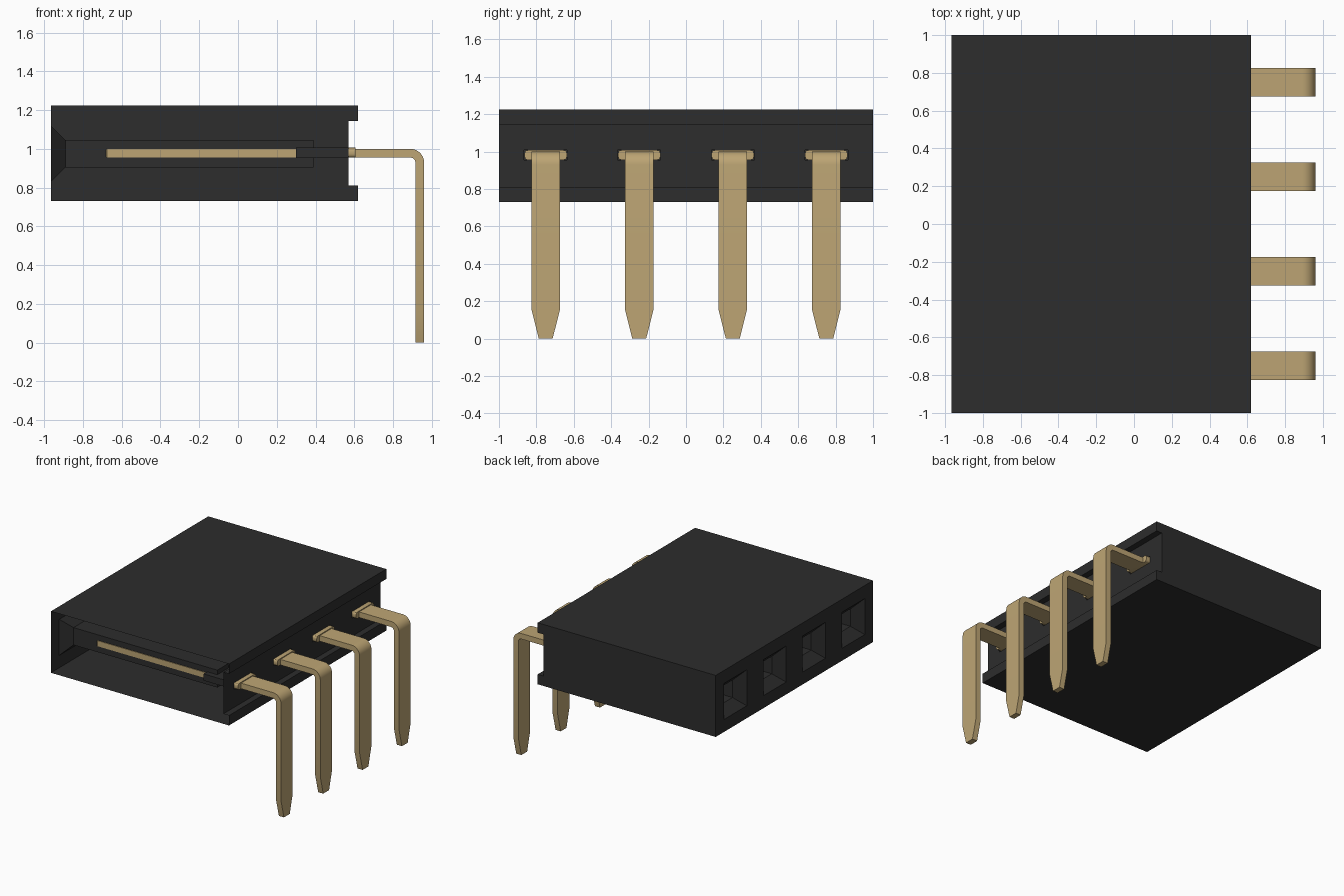
import bpy
import bmesh
from math import sin, cos, pi

cube = bpy.data.objects.get("Cube")
if cube:
    bpy.data.objects.remove(cube, do_unlink=True)


def make_material(name, colour, roughness):
    mat = bpy.data.materials.new(name)
    mat.use_nodes = True
    mat.diffuse_color = (*colour, 1)
    shader = mat.node_tree.nodes["Principled BSDF"]
    shader.inputs["Base Color"].default_value = (*colour, 1)
    shader.inputs["Roughness"].default_value = roughness
    return mat


def loft(bm, rings, cap_start=True, cap_end=True, flip=False):
    """Skin a list of equal-length point rings."""
    rows = [[bm.verts.new(p) for p in (reversed(r) if flip else r)] for r in rings]
    for a, b in zip(rows, rows[1:]):
        n = len(a)
        for i in range(n):
            j = (i + 1) % n
            bm.faces.new((a[i], a[j], b[j], b[i]))
    if cap_start:
        bm.faces.new(rows[0][::-1])
    if cap_end:
        bm.faces.new(rows[-1])


def rect(x, yc, zc, hy, hz):
    return [(x, yc - hy, zc - hz), (x, yc + hy, zc - hz),
            (x, yc + hy, zc + hz), (x, yc - hy, zc + hz)]


def add_object(name, mesh, mat=None, location=(0, 0, 0)):
    if mat:
        mesh.materials.append(mat)
    obj = bpy.data.objects.new(name, mesh)
    obj.location = location
    bpy.context.collection.objects.link(obj)
    return obj


black = make_material("black_plastic", (0.026, 0.026, 0.026), 0.6)
brass = make_material("brass", (0.509, 0.376, 0.175), 0.4)

PINS = [-0.75, -0.25, 0.25, 0.75]
LEFT, WALL, LIP = -0.965, 0.57, 0.62
BOTTOM, TOP, MID = 0.73, 1.225, 0.975
MOUTH, TUNNEL = 0.145, 0.07
SLOT_Y, SLOT_Z, SLOT_MID = 0.115, 0.027, 0.981

# Housing shell: a lipped profile swept along y, with openings left for the pins
profile = [(LEFT, BOTTOM), (LIP, BOTTOM), (LIP, 0.81), (WALL, 0.81),
           (WALL, SLOT_MID - SLOT_Z), (WALL, SLOT_MID + SLOT_Z),
           (WALL, 1.145), (LIP, 1.145), (LIP, TOP), (LEFT, TOP),
           (LEFT, MID + MOUTH), (LEFT, MID - MOUTH)]
SLOT_SEGMENT, MOUTH_SEGMENT = 4, 10
ys = sorted([-1, 1] + [c + s * h for c in PINS for s in (-1, 1) for h in (MOUTH, SLOT_Y)])

bm = bmesh.new()
rows = [[bm.verts.new((x, y, z)) for x, z in profile] for y in ys]
for k, (a, b) in enumerate(zip(rows, rows[1:])):
    offset = min(abs((ys[k] + ys[k + 1]) / 2 - c) for c in PINS)
    for i in range(len(profile)):
        j = (i + 1) % len(profile)
        if i == SLOT_SEGMENT and offset < SLOT_Y:
            continue
        if i == MOUTH_SEGMENT and offset < MOUTH:
            continue
        bm.faces.new((a[i], b[i], b[j], a[j]))
# The far end is closed and the front end is left open
bm.faces.new(rows[-1][::-1])

for c in PINS:
    # Funnel mouth and square tunnel
    loft(bm, [rect(0.39, c, MID, TUNNEL, TUNNEL),
              rect(-0.89, c, MID, TUNNEL, TUNNEL),
              rect(LEFT, c, MID, MOUTH, MOUTH)], cap_end=False)
    # Retaining slot for the barb
    loft(bm, [rect(x, c, SLOT_MID, SLOT_Y, SLOT_Z) for x in (0.30, WALL)],
         cap_end=False, flip=True)
mesh = bpy.data.meshes.new("housing")
bm.to_mesh(mesh)
bm.free()
add_object("housing", mesh, black)

# Right-angle pin: stations of (outer point, inner point, half width)
HALF, Z_TOP, Z_LOW, X_OUT, X_IN = 0.075, 1.0, 0.955, 0.96, 0.915
R_OUT, R_IN = 0.07, 0.025
stations = [((-0.69, Z_TOP - 0.01), (-0.69, Z_LOW + 0.01), HALF - 0.015),
            ((-0.675, Z_TOP), (-0.675, Z_LOW), HALF)]
STEPS = 8
cx, cz = X_OUT - R_OUT, Z_TOP - R_OUT
for i in range(STEPS + 1):
    t = i / STEPS * pi / 2
    stations.append(((cx + R_OUT * sin(t), cz + R_OUT * cos(t)),
                     (cx + R_IN * sin(t), cz + R_IN * cos(t)), HALF))
for z, h in ((0.15, HALF), (0, 0.037)):
    stations.append(((X_OUT, z), (X_IN, z), h))

bm = bmesh.new()
loft(bm, [[(o[0], -h, o[1]), (o[0], h, o[1]), (n[0], h, n[1]), (n[0], -h, n[1])]
          for o, n, h in stations])

# Barb: a wide collar with rounded corners, pressed into the housing
def rounded(x, hy, hz, r):
    ring = []
    for q, (sy, sz) in enumerate(((1, 1), (-1, 1), (-1, -1), (1, -1))):
        for k in range(4):
            t = (q + k / 3) * pi / 2
            ring.append((x, sy * (hy - r) + r * cos(t), SLOT_MID + sz * (hz - r) + r * sin(t)))
    return ring


loft(bm, [rounded(x, SLOT_Y - 0.002, SLOT_Z - 0.001, 0.018) for x in (0.305, 0.605)])
bmesh.ops.recalc_face_normals(bm, faces=bm.faces)
pin_mesh = bpy.data.meshes.new("pin")
bm.to_mesh(pin_mesh)
bm.free()
pin_mesh.materials.append(brass)

bpy.ops.object.select_all(action='DESELECT')
for i, c in enumerate(PINS):
    pin = add_object(f"pin_{i + 1}", pin_mesh, location=(0, c, 0))
pin.select_set(True)
bpy.context.view_layer.objects.active = pin
bpy.ops.object.shade_smooth_by_angle(angle=pi / 6)
